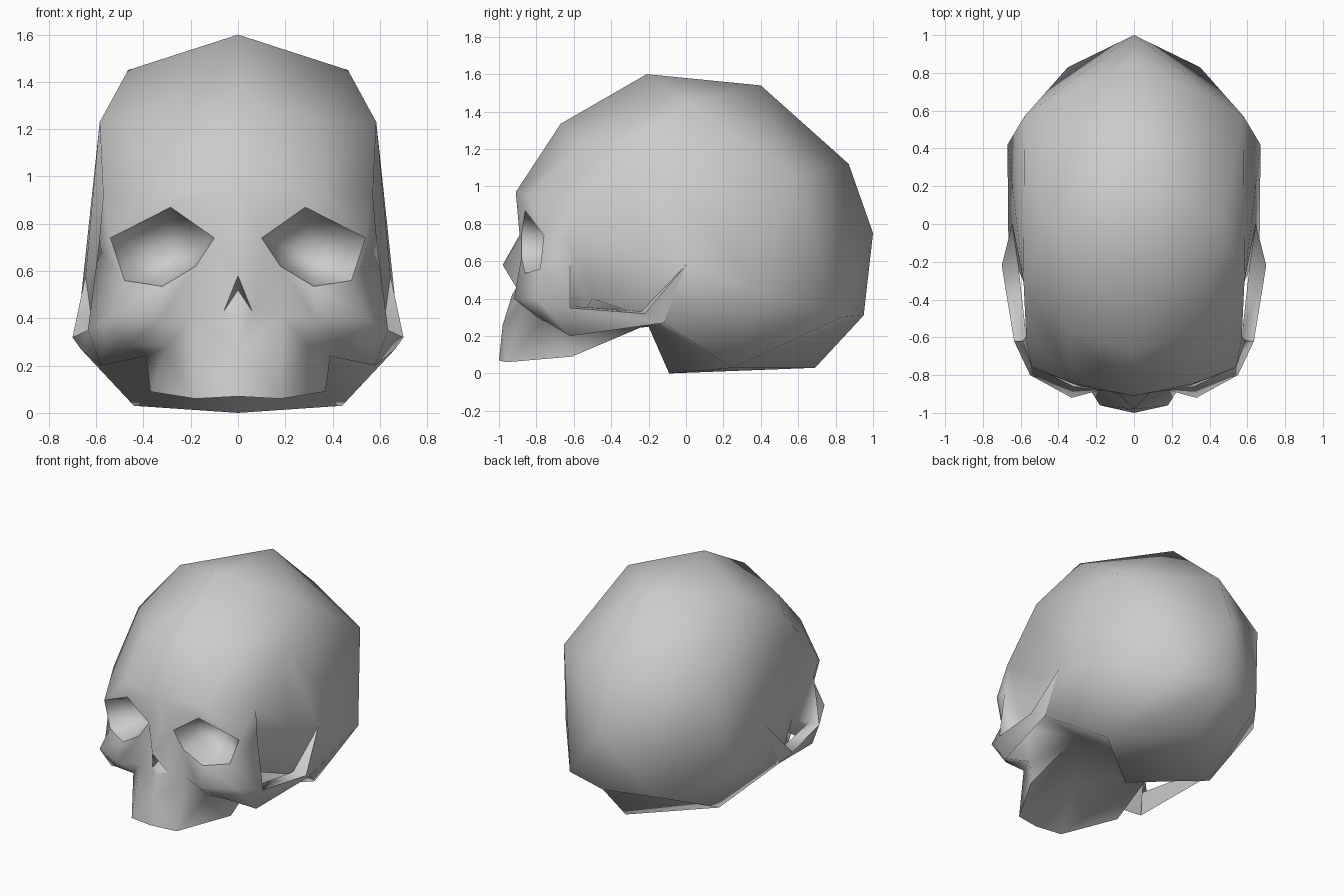
import bpy
import bmesh

cube = bpy.data.objects.get("Cube")
if cube:
    bpy.data.objects.remove(cube, do_unlink=True)

bone = bpy.data.materials.new("bone_grey")
bone.use_nodes = True
bone.diffuse_color = (0.6, 0.6, 0.6, 1)
bone.node_tree.nodes["Principled BSDF"].inputs["Base Color"].default_value = (0.6, 0.6, 0.6, 1)

bm = bmesh.new()
verts = {}


def add(name, x, y, z):
    verts[name] = bm.verts.new((x, y, z))


def band(first, second):
    """Bridge two lines of named points; a repeated name makes a triangle."""
    a, b = first.split(), second.split()
    for i in range(len(a) - 1):
        loop = dict.fromkeys((a[i], a[i + 1], b[i + 1], b[i]))
        if len(loop) > 2:
            bm.faces.new([verts[n] for n in loop])


# Cranium corner points: midline profile, then the left side
cranium_points = {
    "brow": (0, -.91, .97),
    "forehead": (0, -.67, 1.335),
    "crown": (0, -.21, 1.6),
    "top": (0, .4, 1.54),
    "upper_back": (0, .87, 1.12),
    "back": (0, 1, .75),
    "lower_back": (0, .95, .31),
    "under": (0, .69, .03),
    "notch": (0, -.09, 0),
    "base": (0, -.2, .25),
    "brow_mid": (.33, -.84, .95),
    "brow_side": (.57, -.61, .92),
    "forehead_side": (.35, -.57, 1.23),
    "temple_top": (.585, -.3, 1.23),
    "crown_side": (.465, 0, 1.45),
    "back_high": (.58, .57, 1.06),
    "back_low": (.67, .42, .43),
    "occiput": (.35, .83, .3),
    "corner": (.44, .25, .03),
    "ear": (.665, -.12, .27),
    "base_side": (.33, -.185, .27),
}
# Eye socket rim, nose and temple points
upper_points = {
    "nasion": (0, -.89, .74),
    "eye_in": (.1, -.88, .74),
    "eye_top": (.285, -.86, .87),
    "eye_out": (.54, -.76, .74),
    "eye_low_out": (.48, -.78, .56),
    "eye_low": (.32, -.86, .535),
    "eye_low_in": (.18, -.88, .62),
    "orbit_side": (.59, -.62, .7),
    "nose_tip": (0, -.98, .58),
    "nose_side": (.06, -.89, .43),
    "nose_deep": (0, -.87, .52),
    "nose_floor": (0, -.93, .42),
    "temple_low": (.5, -.5, .4),
    "temple": (.58, -.25, .65),
}
# Cheek, upper jaw and cheek arch points
lower_points = {
    "cheek": (.33, -.92, .4),
    "cheek_in": (.19, -.86, .41),
    "cheek_out": (.55, -.8, .4),
    "cheek_bottom": (.45, -.76, .285),
    "cheek_low": (.58, -.62, .2),
    "arch_front": (.635, -.62, .35),
    "arch_inner": (.57, -.6, .36),
    "arch_out": (.7, -.22, .32),
    "arch_in": (.61, -.24, .33),
    "arch_end": (.645, 0, .58),
    "jaw_side": (.3, -.77, .28),
    "jaw_rear": (.39, -.6, .24),
    "jaw_mid": (0, -.98, .26),
    "tooth_mid": (0, -1, .07),
    "tooth": (.18, -.96, .06),
    "tooth_rear": (.37, -.61, .09),
    "palate": (0, -.6, .2),
}
for points in (cranium_points, upper_points, lower_points):
    for name, co in points.items():
        add(name, *co)

# Cranium: forehead, roof, back, underside and side wall
band("brow brow_mid brow_side", "forehead forehead_side temple_top")
band("forehead forehead_side temple_top", "crown crown_side crown_side")
band("crown_side crown_side back_high back_high back_high", "crown top top upper_back back")
band("back_high back_high back_low", "back occiput occiput")
band("back occiput", "lower_back occiput")
band("lower_back occiput back_low", "under corner corner")
band("under corner", "notch corner")
band("crown_side back_high back_low arch_end", "temple_top temple_top temple_top temple_top")
band("arch_end ear corner", "back_low back_low back_low")
band("base base_side ear", "notch corner corner")

# Face mask
band("brow brow brow_mid brow_side brow_side", "nasion eye_in eye_top eye_out orbit_side")
band("nasion eye_in eye_low_in", "nose_tip nose_tip nose_side")
band("eye_low_in eye_low_in eye_low eye_low_out eye_low_out eye_out",
     "nose_side cheek_in cheek cheek_out arch_front orbit_side")
band("nose_tip nose_side nose_floor", "nose_deep nose_deep nose_deep")

# Cheek underside and upper jaw
band("cheek cheek_out arch_front", "cheek cheek_bottom cheek_low")
band("cheek_in cheek cheek_bottom cheek_low", "cheek_in jaw_side jaw_side jaw_rear")
band("nose_floor nose_side cheek_in", "jaw_mid jaw_mid jaw_mid")
band("jaw_mid cheek_in jaw_side jaw_rear", "tooth_mid tooth tooth tooth_rear")
band("cheek_low arch_inner", "jaw_rear temple_low")
band("tooth_mid tooth tooth_rear jaw_rear", "palate palate base_side base_side")
band("palate palate", "base base_side")

# Temple hollow and orbit side wall
band("brow_side temple_top arch_end", "temple_low temple temple")
band("temple_low temple", "ear arch_end")
band("ear temple_low jaw_rear", "base_side base_side base_side")
band("brow_side orbit_side arch_inner", "temple_low temple_low temple_low")
band("orbit_side orbit_side", "arch_front arch_inner")

# Cheek arch, running into the cranium at its rear end
band("arch_front cheek_low arch_inner arch_front", "arch_out ear arch_in arch_out")
band("ear arch_out arch_in", "arch_end arch_end arch_end")

# Eye socket: shrink the rim inward, then close it with a fan
rim = "eye_in eye_top eye_out eye_low_out eye_low eye_low_in eye_in".split()
for name in rim[:-1]:
    x, y, z = verts[name].co
    add("deep_" + name, .32 + (x - .32) * .75, -.68, .68 + (z - .68) * .75)
add("socket_end", .3, -.58, .67)
deep = " ".join("deep_" + n for n in rim)
band(" ".join(rim), deep)
band(deep, "socket_end " * len(rim))

# Crisp rims on the eye sockets and nose opening
for loop in (rim, ["nose_tip", "nose_side", "nose_floor"]):
    for a, b in zip(loop, loop[1:]):
        bm.edges.get((verts[a], verts[b])).smooth = False

bmesh.ops.recalc_face_normals(bm, faces=bm.faces)
mesh = bpy.data.meshes.new("skull")
bm.to_mesh(mesh)
bm.free()
mesh.materials.append(bone)
skull = bpy.data.objects.new("skull", mesh)
bpy.context.collection.objects.link(skull)

# Mirror to the other side; smooth except at the rims
mirror = skull.modifiers.new("Mirror", "MIRROR")
mirror.use_clip = True
mirror.merge_threshold = 0.001
bpy.ops.object.select_all(action="DESELECT")
skull.select_set(True)
bpy.context.view_layer.objects.active = skull
bpy.ops.object.shade_smooth_by_angle(angle=1.6)
